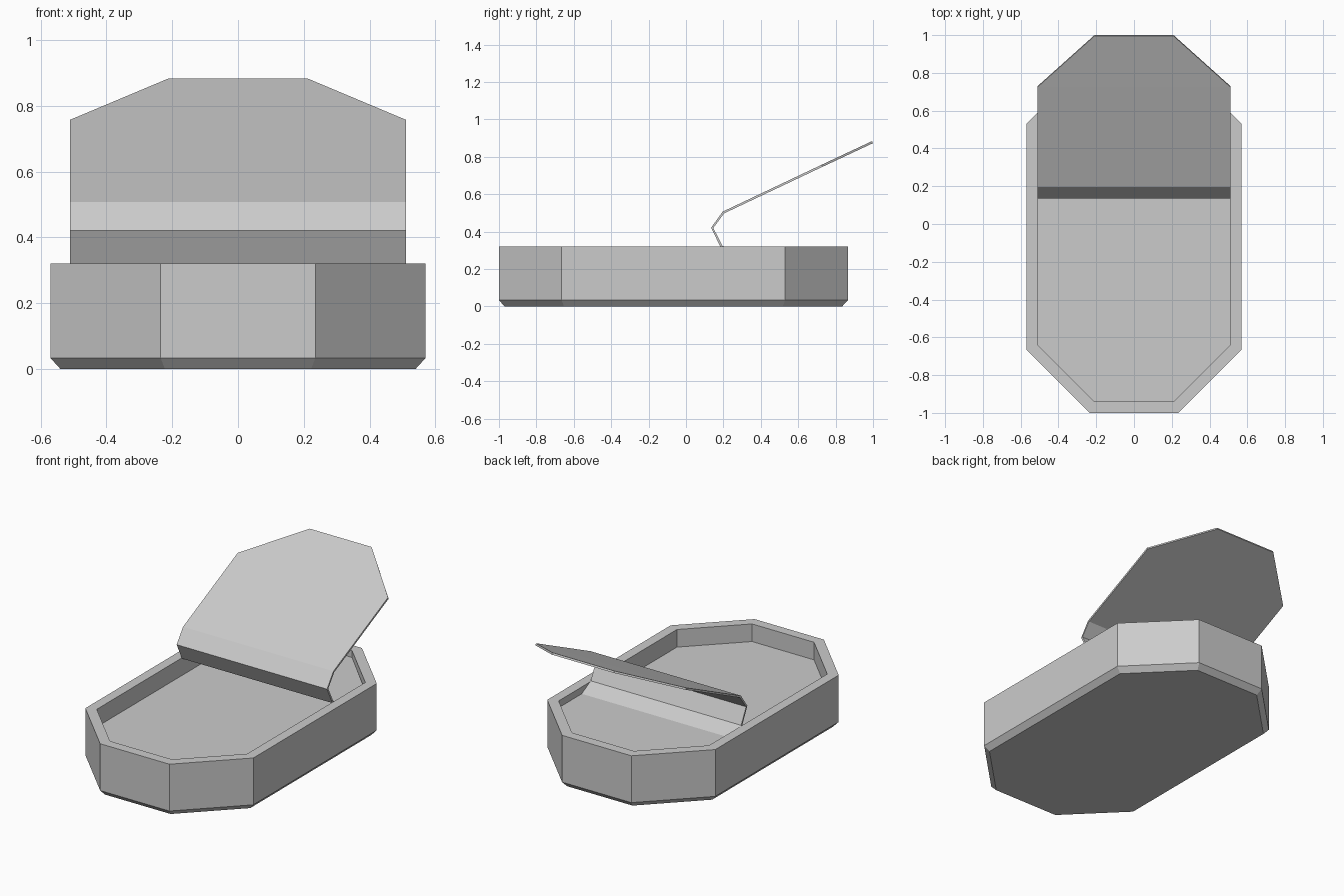
import bpy
import bmesh
import math

cube = bpy.data.objects.get("Cube")
if cube:
    bpy.data.objects.remove(cube, do_unlink=True)

# Plain grey metal
grey = bpy.data.materials.new("grey_metal")
grey.use_nodes = True
colour = (0.6, 0.6, 0.6, 1.0)
grey.diffuse_color = colour
grey.node_tree.nodes["Principled BSDF"].inputs["Base Color"].default_value = colour

HALF_WIDTH, FRONT, BACK, CHAMFER = 0.57, -1.0, 0.865, 0.335
SLOPE = math.tan(math.pi / 8)


def octagon(inset, z):
    """Chamfered rectangle outline, shrunk evenly by inset."""
    w, f, b = HALF_WIDTH - inset, FRONT + inset, BACK - inset
    c = CHAMFER - inset * (1 - SLOPE)
    return [(w, f + c, z), (w, b - c, z), (w - c, b, z), (c - w, b, z),
            (-w, b - c, z), (-w, f + c, z), (c - w, f, z), (w - c, f, z)]


def make_object(name, bm):
    bmesh.ops.recalc_face_normals(bm, faces=bm.faces)
    mesh = bpy.data.meshes.new(name)
    bm.to_mesh(mesh)
    bm.free()
    mesh.materials.append(grey)
    obj = bpy.data.objects.new(name, mesh)
    bpy.context.collection.objects.link(obj)
    return obj


def skin(bm, rows, closed):
    """Bridge successive rows of points with quads."""
    rows = [[bm.verts.new(p) for p in row] for row in rows]
    for a, b in zip(rows, rows[1:]):
        n = len(a)
        for i in range(n if closed else n - 1):
            j = (i + 1) % n
            bm.faces.new((a[i], a[j], b[j], b[i]))
    return rows


# Tin: bevelled base, outer wall, flat rim, inner wall and inside floor
bm = bmesh.new()
rings = skin(bm, [octagon(0.03, 0), octagon(0, 0.033), octagon(0, 0.32),
                  octagon(0.06, 0.32), octagon(0.06, 0.212)], True)
bm.faces.new(rings[0])
bm.faces.new(rings[-1])
make_object("tin_body", bm)

# Lid: still fixed at the back, peeled up and folded over (y, z, half width)
profile = [(0.805, 0.272, 0.21), (0.5, 0.272, 0.51), (0.28, 0.272, 0.51),
           (0.19, 0.32, 0.51), (0.14, 0.42, 0.51), (0.2, 0.502, 0.51),
           (0.728, 0.752, 0.51), (0.997, 0.878, 0.21)]
bm = bmesh.new()
skin(bm, [[(-w, y, z), (w, y, z)] for y, z, w in profile], False)
lid = make_object("peeled_lid", bm)
sheet = lid.modifiers.new("thickness", "SOLIDIFY")
sheet.thickness = 0.012
sheet.offset = 0
